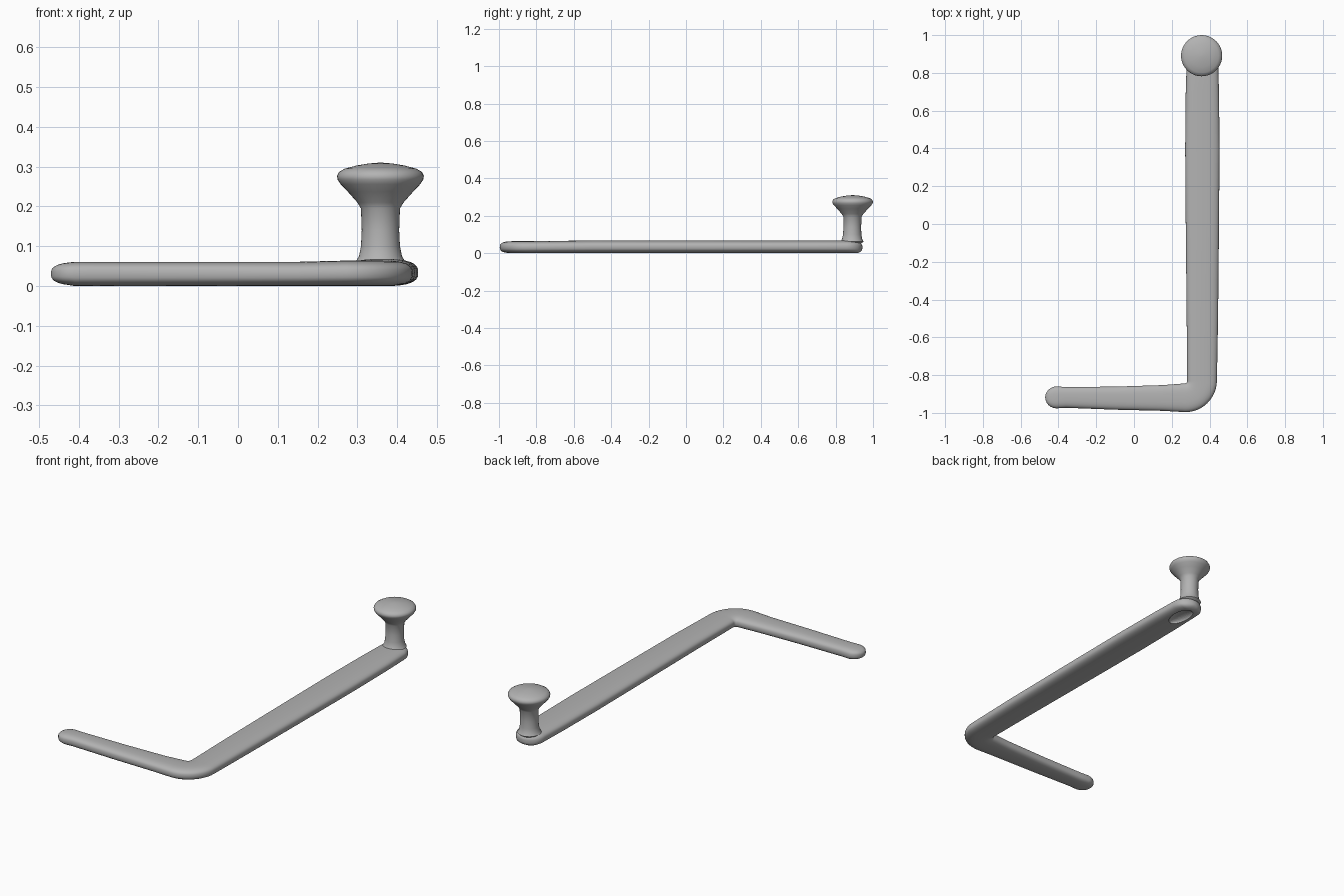
import bpy, bmesh, math
from mathutils import Vector

cube = bpy.data.objects.get("Cube")
if cube:
    bpy.data.objects.remove(cube, do_unlink=True)

grey = bpy.data.materials.new("plain grey")
grey.use_nodes = True
tone = (0.45, 0.45, 0.45, 1)
grey.diffuse_color = tone
grey.node_tree.nodes["Principled BSDF"].inputs["Base Color"].default_value = tone


def loft(name, rings):
    """Skin a list of equal closed rings and cap both ends."""
    bm = bmesh.new()
    loops = [[bm.verts.new(p) for p in ring] for ring in rings]
    n = len(loops[0])
    for a, b in zip(loops, loops[1:]):
        for i in range(n):
            j = (i + 1) % n
            bm.faces.new((a[i], a[j], b[j], b[i]))
    bm.faces.new(loops[0])
    bm.faces.new(loops[-1])
    bmesh.ops.recalc_face_normals(bm, faces=bm.faces)
    mesh = bpy.data.meshes.new(name)
    bm.to_mesh(mesh)
    bm.free()
    mesh.materials.append(grey)
    obj = bpy.data.objects.new(name, mesh)
    bpy.context.collection.objects.link(obj)
    return obj


def smooth(obj):
    bpy.ops.object.select_all(action='DESELECT')
    obj.select_set(True)
    bpy.context.view_layer.objects.active = obj
    bpy.ops.object.shade_smooth_by_angle(angle=math.radians(50))


def section(x, y, direction, half_width, low, high, sides=32):
    """Flattened oval across the bar."""
    across = Vector((direction[1], -direction[0], 0))
    middle = Vector((x, y, (low + high) / 2))
    ring = []
    for i in range(sides):
        a = math.tau * i / sides
        u, v = [math.copysign(abs(t) ** 0.72, t) for t in (math.cos(a), math.sin(a))]
        ring.append(middle + across * u * half_width + Vector((0, 0, v * (high - low) / 2)))
    return ring


# Stations along the bent bar: x, y, direction, half width, top
stations = []
cap = [math.radians(a) for a in (4, 15, 30, 45, 60, 75)]
for a in cap:
    stations.append((-0.41 - 0.06 * math.cos(a), -0.918, (1, 0),
                     0.058 * math.sin(a), 0.031 + 0.029 * math.sin(a) ** 0.7))
for x, y, w in ((-0.41, -0.918, 0.058), (-0.36, -0.918, 0.055),
                (-0.1, -0.922, 0.061), (0.15, -0.921, 0.068)):
    stations.append((x, y, (1, 0), w, 0.061))
for i in range(13):
    a = math.pi / 2 * i / 12
    stations.append((0.27 + 0.09 * math.sin(a), -0.83 - 0.09 * math.cos(a),
                     (math.cos(a), math.sin(a)), 0.076 + 0.003 * i / 12, 0.064))
for y, w in ((-0.5, 0.083), (0, 0.088), (0.4, 0.091), (0.7, 0.088), (0.86, 0.083)):
    stations.append((0.362, y, (0, 1), w, 0.068))
for a in reversed(cap):
    stations.append((0.361, 0.86 + 0.083 * math.cos(a), (0, 1),
                     0.083 * math.sin(a), 0.034 + 0.034 * math.sin(a) ** 0.7))

bar = loft("bent_bar", [section(x, y, d, w, 0.062 - top if top < 0.06 else 0, top)
                        for x, y, d, w, top in stations])

# Shallow hollow under the knob end
bpy.ops.mesh.primitive_uv_sphere_add(segments=32, ring_count=16, location=(0.36, 0.82, 0))
hollow = bpy.context.object
hollow.name = "underside_hollow_cutter"
hollow.scale = (0.045, 0.085, 0.025)
hollow.hide_render = True
hollow.data.materials.append(grey)
cut = bar.modifiers.new("hollow", 'BOOLEAN')
cut.object = hollow
cut.operation = 'DIFFERENCE'
smooth(bar)
bpy.context.view_layer.objects.active = bar
bpy.ops.object.modifier_apply(modifier=cut.name)
bpy.data.objects.remove(hollow, do_unlink=True)

# Post and flared knob turned from one profile: radius, height
profile = ((0.04, 0.045), (0.062, 0.062), (0.054, 0.075), (0.049, 0.1), (0.047, 0.14),
           (0.049, 0.195), (0.058, 0.21), (0.082, 0.237), (0.1, 0.256), (0.108, 0.268),
           (0.109, 0.277), (0.104, 0.287), (0.09, 0.295), (0.06, 0.303),
           (0.03, 0.308), (0.006, 0.31))
rings = []
for r, z in profile:
    cy = 0.887 + 0.004 * min(1, z / 0.25)
    rings.append([(0.358 + r * math.cos(math.tau * i / 40),
                   cy + r * math.sin(math.tau * i / 40), z) for i in range(40)])
smooth(loft("knob_and_post", rings))
